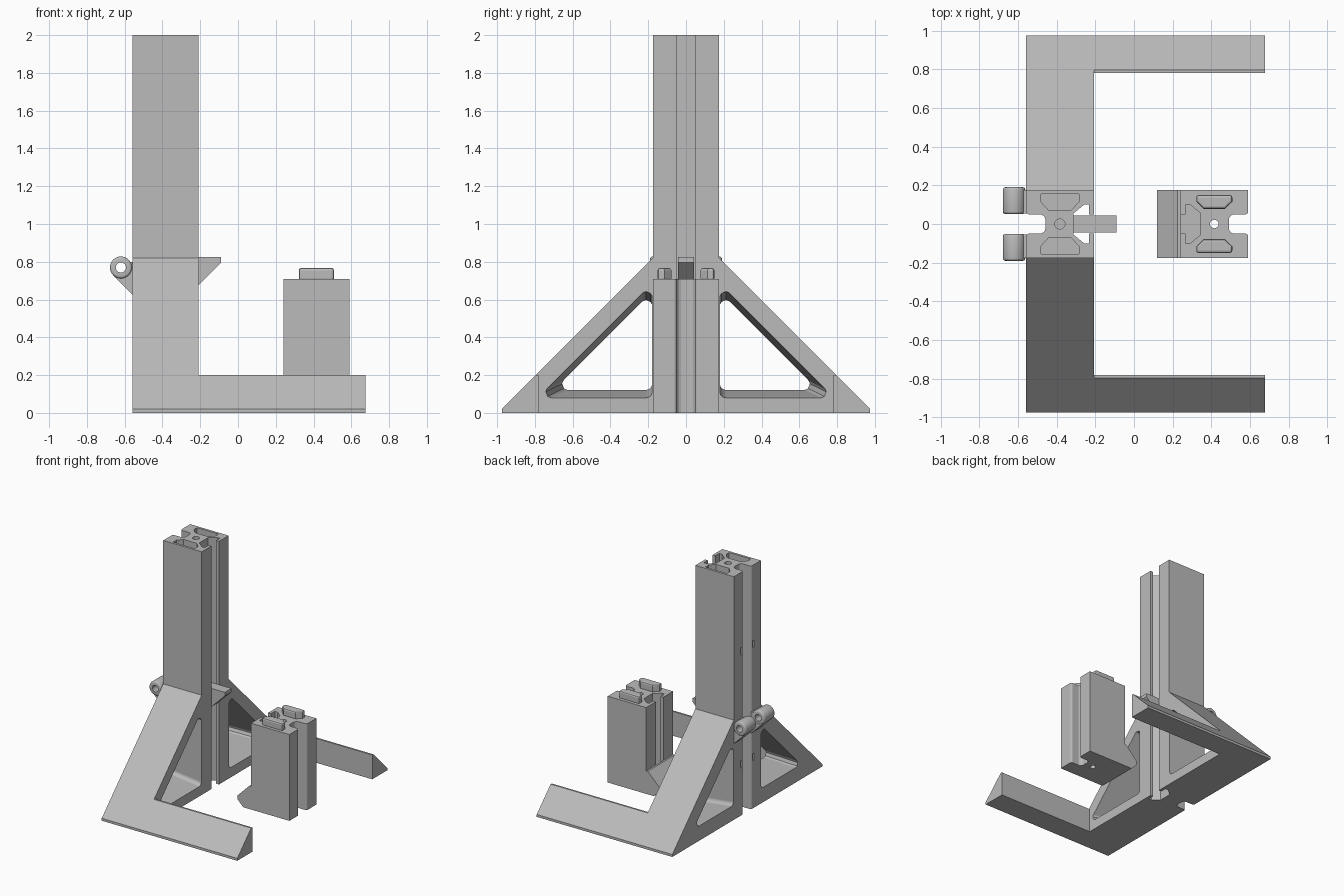
import bpy, bmesh, math
from mathutils import Vector

if "Cube" in bpy.data.objects:
    bpy.data.objects.remove(bpy.data.objects["Cube"])

grey = bpy.data.materials.new("plain grey")
grey.diffuse_color = (0.5, 0.5, 0.5, 1)
grey.use_nodes = True
grey.node_tree.nodes["Principled BSDF"].inputs["Base Color"].default_value = grey.diffuse_color


def rounded(pts, n=5):
    """Polygon of (a, b[, radius]) with arcs at the corners that have a radius."""
    out = []
    for i, p in enumerate(pts):
        c = Vector(p[:2])
        if len(p) < 3:
            out.append(c)
            continue
        u = (Vector(pts[i - 1][:2]) - c).normalized()
        v = (Vector(pts[(i + 1) % len(pts)][:2]) - c).normalized()
        half = u.angle(v) / 2
        cut = p[2] / math.tan(half)
        mid = c + (u + v).normalized() * p[2] / math.sin(half)
        a, b = c + u * cut - mid, c + v * cut - mid
        for k in range(n + 1):
            t = k / n
            out.append(mid + (a * (1 - t) + b * t).normalized() * p[2])
    return out


def loft(name, axis, ring0, h0, ring1, h1):
    """Solid between two matching rings; axis is the direction of the height."""
    place = {"x": lambda p, h: (h, p[0], p[1]), "y": lambda p, h: (p[0], h, p[1]),
             "z": lambda p, h: (p[0], p[1], h)}[axis]
    bm = bmesh.new()
    a = [bm.verts.new(place(p, h0)) for p in ring0]
    b = [bm.verts.new(place(p, h1)) for p in ring1]
    bm.faces.new(a)
    bm.faces.new(b)
    for i in range(len(a)):
        j = (i + 1) % len(a)
        bm.faces.new((a[i], a[j], b[j], b[i]))
    bmesh.ops.recalc_face_normals(bm, faces=bm.faces)
    mesh = bpy.data.meshes.new(name)
    bm.to_mesh(mesh)
    bm.free()
    mesh.materials.append(grey)
    ob = bpy.data.objects.new(name, mesh)
    bpy.context.collection.objects.link(ob)
    return ob


def prism(name, axis, pts, h0, h1):
    ring = rounded(pts)
    return loft(name, axis, ring, h0, ring, h1)


def circle(a, b, r, n=24):
    return [(a + r * math.cos(2 * math.pi * i / n), b + r * math.sin(2 * math.pi * i / n))
            for i in range(n)]


def box(x0, x1, y0, y1):
    return [(x0, y0), (x1, y0), (x1, y1), (x0, y1)]


def activate(ob):
    bpy.ops.object.select_all(action='DESELECT')
    ob.select_set(True)
    bpy.context.view_layer.objects.active = ob


def cut(ob, cutters):
    activate(ob)
    for c in cutters:
        m = ob.modifiers.new("cut", 'BOOLEAN')
        m.operation, m.solver, m.object = 'DIFFERENCE', 'EXACT', c
        bpy.ops.object.modifier_apply(modifier=m.name)
        bpy.data.objects.remove(c)


def bevel(ob, width, segments=1):
    activate(ob)
    m = ob.modifiers.new("bevel", 'BEVEL')
    m.width, m.segments, m.limit_method, m.angle_limit = width, segments, 'ANGLE', math.radians(60)
    bpy.ops.object.modifier_apply(modifier=m.name)


def rail(cx, d):
    """Rail section: T-slot towards d, rounded notch on the other side."""
    half = [(.175, 0.05), (.175, .175), (-.175, .175), (-.175, .05, .015), (-.075, .05, .03)]
    slot = [(.07, .055), (.125, .1), (.15, .1), (.15, .05)]
    up = slot + half
    down = [(p[0], -p[1]) + tuple(p[2:]) for p in reversed(up)]
    return [(cx + d * p[0], d * p[1]) + tuple(p[2:]) for p in up + down]


def key(cx, s, g=0.0):
    """Six-sided key outline, grown by g."""
    w, n = .093 + g, .055 + g
    return [(cx - w, s * (.15 + g)), (cx + w, s * (.15 + g)), (cx + w, s * .115),
            (cx + n, s * (.078 - g)), (cx - n, s * (.078 - g)), (cx - w, s * .115)]


# upright column with key sockets, blind hole and clip notches
CX = -.383
column = prism("column", "z", rail(CX, 1), 0, 2)
cutters = [prism("socket", "z", key(CX, s, .005), 1.93, 2.1) for s in (-1, 1)]
cutters.append(prism("top_hole", "z", circle(CX, 0, .026), 1.85, 2.1))
for z in (.42, 1.35):
    cutters += [prism("clip_notch", "z", box(-.6, -.53, s * .08 - .01, s * .08 + .01), z - .03, z + .03)
                for s in (-1, 1)]
    cutters.append(prism("clip_hole", "x", circle(0, z, .025), -.5, -.42))
cut(column, cutters)

# latch wedge in the column slot
prism("latch", "y", [(-.32, .825), (-.09, .825), (-.09, .795), (-.21, .675), (-.32, .675)], -.043, .043)

for s, side in ((-1, "front"), (1, "back")):
    # triangular brace with flared window
    brace = prism(side + "_brace", "x",
                  [(s * .175, 0), (s * .975, 0), (s * .975, .02), (s * .175, .82)], -.558, -.208)

    def window(z, total, y=.18):
        return rounded([(s * y, z, .03), (s * (total - z), z, .03), (s * y, total - y, .03)])
    cut(brace, [loft("window", "x", window(.122, .82), -.5581, window(.08, .865), -.2079),
                loft("window_end_a", "x", window(.122, .82), -.6, window(.122, .82), -.55)])

    # foot bar
    prism(side + "_foot", "x", [(s * .78, 0), (s * .975, 0), (s * .975, .02),
                                (s * .795, .2), (s * .78, .2)], -.208, .676)

    # hinge barrel with bore, carried by a sloped bracket
    y0, y1 = sorted((s * .052, s * .19))
    barrel = prism(side + "_hinge_barrel", "y", circle(-.62, .77, .058, 32), y0, y1)
    bevel(barrel, .012, 3)
    bracket = prism(side + "_hinge_bracket", "y",
                    [(-.661, .729), (-.552, .62), (-.552, .8), (-.62, .8)], s * .055, s * .175)
    for ob in (barrel, bracket):
        cut(ob, [prism("bore", "y", circle(-.62, .77, .027), -.3, .3)])
    activate(barrel)
    bpy.ops.object.shade_smooth_by_angle(angle=math.radians(35))

# separate block with through hole
BX = .415
block = prism("block", "z", rail(BX, -1), 0, .71)
cut(block, [prism("through_hole", "z", circle(BX, 0, .022), -.1, .8)])

# hook at the foot of the block
hook = prism("block_hook", "y", [(.24, 0), (.17, 0), (.12, .05), (.12, .085), (.225, .19), (.24, .19)],
             -.175, .175)

# floor closing the block slot behind the hook
prism("block_slot_floor", "z", box(.239, .35, -.1, .1), 0, .1)

# keys on top of the block
for s, side in ((-1, "front"), (1, "back")):
    peg = prism(side + "_key", "z", key(BX, s), .70, .767)
    bevel(peg, .012, 2)
